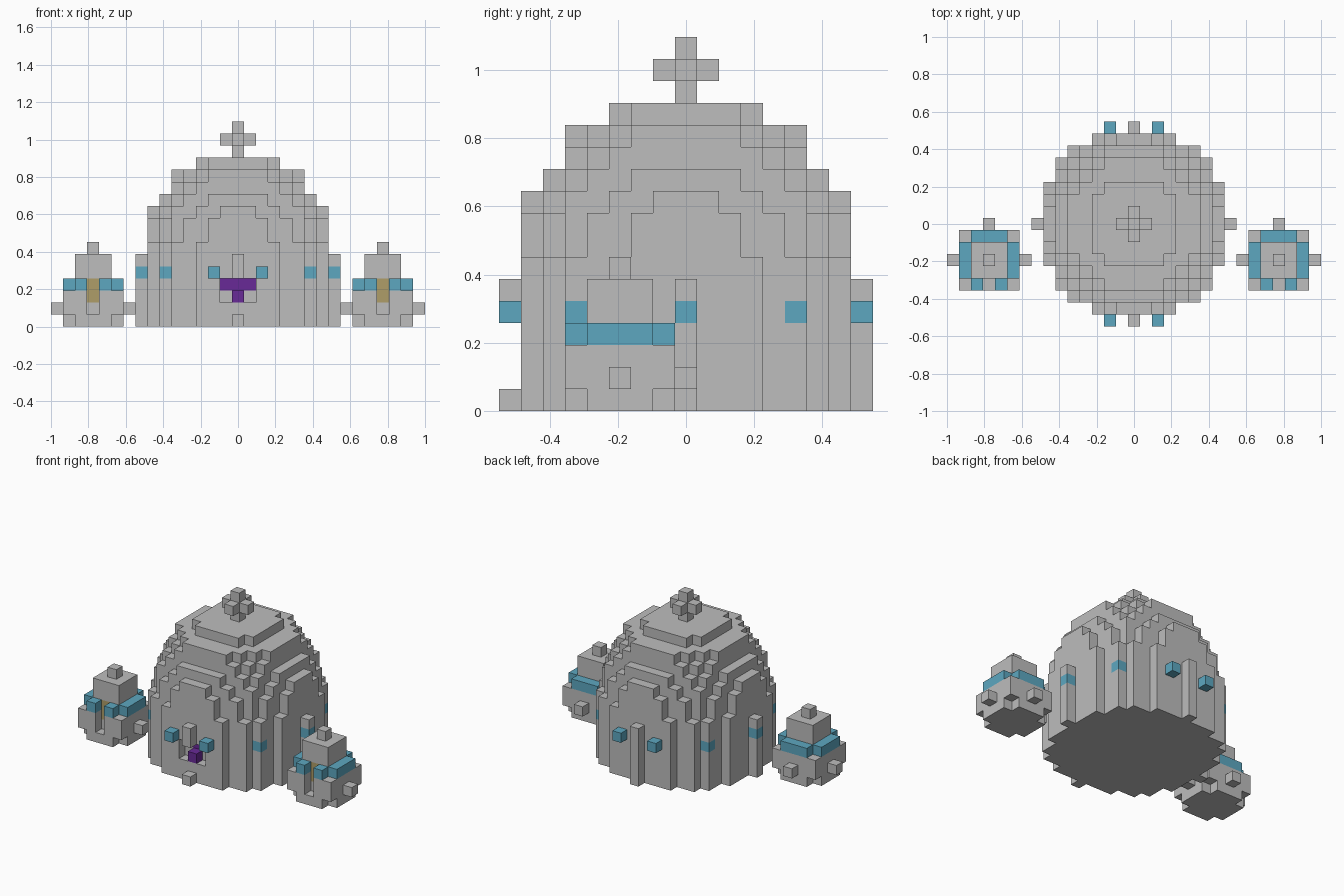
import bpy, bmesh
from math import radians
from mathutils import Vector

if "Cube" in bpy.data.objects:
    bpy.data.objects.remove(bpy.data.objects["Cube"], do_unlink=True)

V = 2 / 31  # block size


def material(name, rgb):
    m = bpy.data.materials.new(name)
    m.use_nodes = True
    m.diffuse_color = (*rgb, 1)
    m.node_tree.nodes["Principled BSDF"].inputs["Base Color"].default_value = (*rgb, 1)
    return m


MATS = [material("stone_grey", (0.51, 0.51, 0.51)),
        material("window_blue", (0.11, 0.39, 0.53)),
        material("mouth_purple", (0.14, 0.023, 0.31)),
        material("door_ochre", (0.43, 0.34, 0.14))]
GREY, BLUE, PURPLE, OCHRE = range(4)
DIRS = [Vector(d) for d in ((1, 0, 0), (-1, 0, 0), (0, 1, 0), (0, -1, 0), (0, 0, 1), (0, 0, -1))]


def build(name, cells, origin=(0, 0)):
    """Skin a dict of blocks {(i, j, k): colour} with only its outer faces."""
    bm = bmesh.new()
    corners = {}

    def corner(p):
        key = tuple(round(c * 2) for c in p)
        if key not in corners:
            corners[key] = bm.verts.new((p + Vector((0, 0, 0.5))) * V)
        return corners[key]

    for cell, colour in cells.items():
        c = Vector(cell)
        for d in DIRS:
            if tuple(int(round(a)) for a in c + d) in cells:
                continue
            u = Vector((d.y, d.z, d.x))
            w = d.cross(u)
            mid = c + d / 2
            ring = [mid + (a * u + b * w) / 2 for a, b in ((-1, -1), (1, -1), (1, 1), (-1, 1))]
            bm.faces.new([corner(p) for p in ring]).material_index = colour
    # merge coplanar block faces into clean panels
    bmesh.ops.dissolve_limit(bm, angle_limit=radians(1), verts=bm.verts[:],
                             edges=bm.edges[:], delimit={'MATERIAL'})
    mesh = bpy.data.meshes.new(name)
    bm.to_mesh(mesh)
    bm.free()
    for m in MATS:
        mesh.materials.append(m)
    ob = bpy.data.objects.new(name, mesh)
    ob.location = (origin[0] * V, origin[1] * V, 0)
    bpy.context.collection.objects.link(ob)
    return ob


def box(i, j, k, colour=GREY):
    """Blocks filling inclusive ranges."""
    return {(a, b, c): colour for a in range(i[0], i[1] + 1)
            for b in range(j[0], j[1] + 1) for c in range(k[0], k[1] + 1)}


# Dome: stacked discs, squared radius per layer
radii = [62] * 7 + [57, 55, 50, 43, 35, 29, 14]
dome = {(i, j, k): GREY for k, r in enumerate(radii)
        for i in range(-7, 8) for j in range(-7, 8) if i * i + j * j <= r}
# diagonal windows
for sx in (-1, 1):
    for sy in (-1, 1):
        dome[(6 * sx, 5 * sy, 4)] = BLUE
# recessed mouth with a tongue
for i in (-1, 0, 1):
    dome[(i, -6, 3)] = PURPLE
    for k in (2, 3):
        del dome[(i, -7, k)]
dome[(0, -7, 2)] = PURPLE
build("dome", dome)

# Finial cross on the top
finial = box((0, 0), (0, 0), (14, 16))
finial.update(box((-1, 1), (0, 0), (15, 15)))
finial.update(box((0, 0), (-1, 1), (15, 15)))
build("finial", finial)

# Wall columns, nose and doorstep
for side, sx in (("left", 1), ("right", -1)):
    column = box((8 * sx, 8 * sx), (0, 0), (0, 5))
    column[(8 * sx, 0, 4)] = BLUE
    build(side + "_column", column)
build("back_column", box((0, 0), (8, 8), (0, 5)))
build("nose", box((0, 0), (-8, -8), (4, 5)))
build("front_step", box((0, 0), (-8, -8), (0, 0)))

# Eye blocks front and back
for face, j in (("front", -8), ("back", 8)):
    for side, i in (("left", 2), ("right", -2)):
        build(f"{face}_{side}_eye", {(i, j, 4): BLUE})

# Side towers
tower = box((-2, 2), (-2, 2), (0, 2))
tower.update(box((-2, 2), (-2, 2), (3, 3), BLUE))
for a in (-2, 2):
    for b in (-2, 2):
        for k in (0, 3):
            del tower[(a, b, k)]
tower.update(box((-1, 1), (-1, 1), (4, 5)))
tower[(0, 0, 6)] = GREY
for knob in ((3, 0, 1), (-3, 0, 1), (0, 3, 1)):
    tower[knob] = GREY
# door slot with a coloured back
for k in (1, 2, 3):
    del tower[(0, -2, k)]
for k in (2, 3):
    tower[(0, -1, k)] = OCHRE
for side, i in (("left", 12), ("right", -12)):
    build(side + "_tower", tower, (i, -3))
